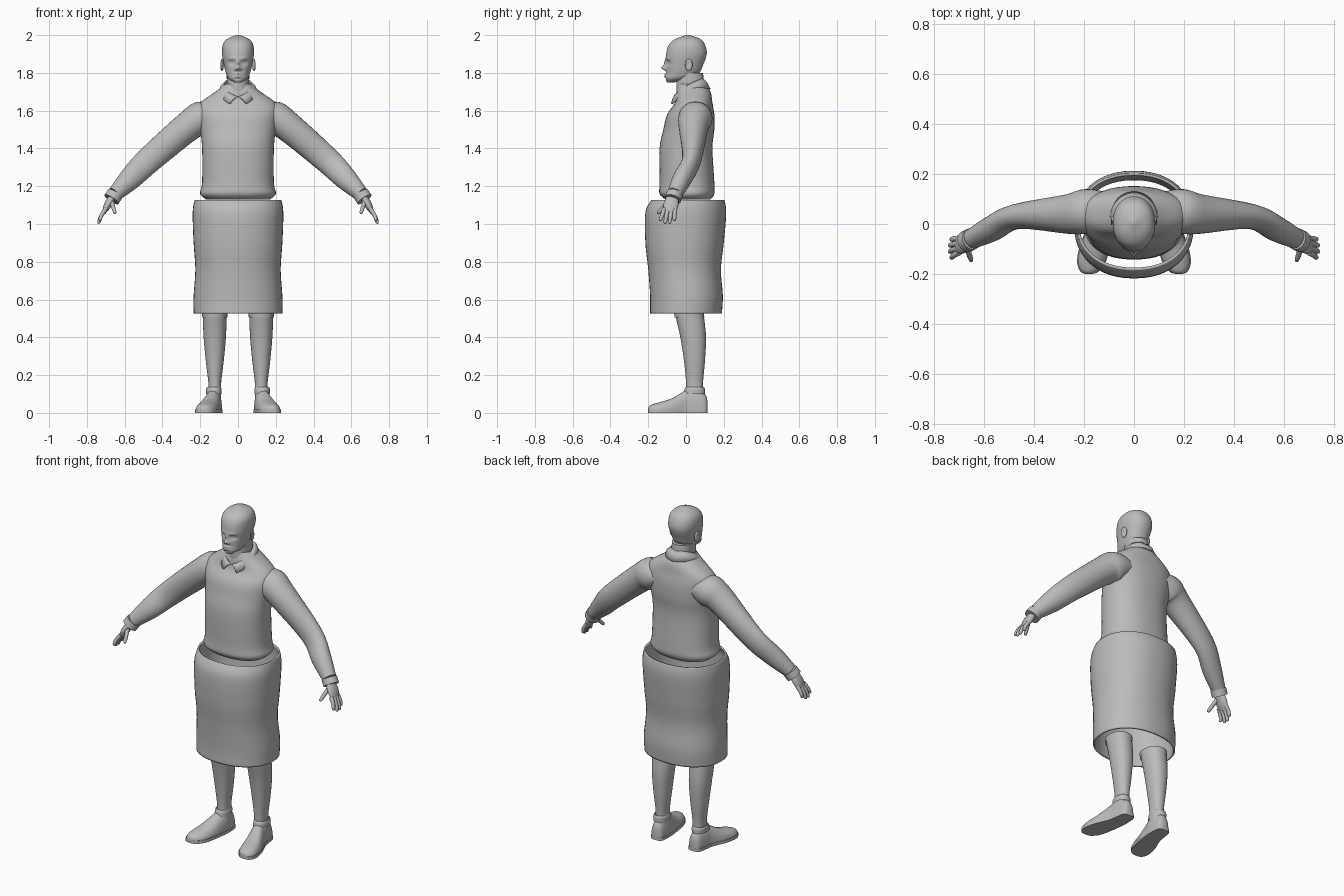
import bpy, bmesh
from math import sin, cos, pi, exp, copysign, radians
from mathutils import Vector, Matrix

if "Cube" in bpy.data.objects:
    bpy.data.objects.remove(bpy.data.objects["Cube"])

colour = (.5, .5, .5, 1)
grey = bpy.data.materials.new("plain_grey")
grey.use_nodes = True
grey.diffuse_color = colour
grey.node_tree.nodes["Principled BSDF"].inputs["Base Color"].default_value = colour


def finish(name, bm, mirror=False, thickness=0, angle=50):
    bmesh.ops.recalc_face_normals(bm, faces=bm.faces)
    mesh = bpy.data.meshes.new(name)
    bm.to_mesh(mesh)
    bm.free()
    mesh.materials.append(grey)
    part = bpy.data.objects.new(name, mesh)
    bpy.context.collection.objects.link(part)
    if mirror:
        part.modifiers.new("mirror", 'MIRROR')
    if thickness:
        part.modifiers.new("thickness", 'SOLIDIFY').thickness = thickness
    bpy.ops.object.select_all(action='DESELECT')
    part.select_set(True)
    bpy.context.view_layer.objects.active = part
    bpy.ops.object.shade_smooth_by_angle(angle=radians(angle))


def smooth(rows, steps):
    """Fill in rows of numbers along a smooth curve."""
    result = []
    last = len(rows) - 1
    for i in range(last):
        before, start, end, after = (rows[max(0, min(last, i + k))] for k in (-1, 0, 1, 2))
        for step in range(steps):
            t = step / steps
            row = []
            for a, b, c, d in zip(before, start, end, after):
                slope_in, slope_out = (c - a) / 2, (d - b) / 2
                ease = t * t * (3 - 2 * t)
                row.append(b + (c - b) * ease + slope_in * t * (1 - t) ** 2
                           - slope_out * t * t * (1 - t))
            result.append(row)
    return result + [list(rows[last])]


def skin(rings, caps=True, closed=True):
    bm = bmesh.new()
    loops = [[bm.verts.new(point) for point in ring] for ring in rings]
    count = len(loops[0])
    for lower, upper in zip(loops, loops[1:]):
        for i in range(count if closed else count - 1):
            j = (i + 1) % count
            bm.faces.new((lower[i], lower[j], upper[j], upper[i]))
    if caps:
        bm.faces.new(loops[0])
        bm.faces.new(loops[-1])
    return bm


def outline(count, power=2):
    """Unit circle, squarer for a higher power."""
    angles = [2 * pi * i / count for i in range(count)]
    return [[copysign(abs(part) ** (2 / power), part) for part in (cos(a), sin(a))] for a in angles]


def stack(rows, center=0, count=48, steps=4, power=2.2):
    """Level rings from rows of height, half width, front and back."""
    return [[Vector((center + half * c, (front + back + (back - front) * s) / 2, z))
             for c, s in outline(count, power)]
            for z, half, front, back in smooth(rows, steps)]


def tube(rows, count=20, steps=4):
    """Rings along a path from rows of x, y, z, depth radius and height radius."""
    path = smooth(rows, steps)
    points = [Vector(row[:3]) for row in path]
    rings = []
    for i, (point, row) in enumerate(zip(points, path)):
        ahead = (points[min(i + 1, len(points) - 1)] - points[max(i - 1, 0)]).normalized()
        depth = Vector((0, 1, 0))
        depth = (depth - ahead * depth.dot(ahead)).normalized()
        height = ahead.cross(depth)
        rings.append([point + depth * row[3] * c + height * row[4] * s for c, s in outline(count)])
    return rings


# Shirt body with a rolled hem
shirt = [(1.13, .17, -.11, .13), (1.16, .2, -.14, .15), (1.22, .19, -.14, .15),
         (1.4, .19, -.14, .14), (1.5, .2, -.12, .15), (1.58, .21, -.1, .15),
         (1.64, .2, -.06, .14), (1.7, .12, -.05, .13), (1.74, .07, -.04, .1)]
finish("shirt_body", skin(stack(shirt, power=2.3), caps=False))

# Sleeves and cuffs
sleeve = [(.12, .05, 1.57, .08, .06), (.19, .05, 1.56, .09, .09), (.26, .04, 1.52, .08, .08),
          (.47, .03, 1.34, .05, .07), (.57, -.02, 1.24, .05, .06), (.65, -.06, 1.16, .04, .04)]
cuff = [(.65, -.06, 1.16, .04, .04), (.67, -.07, 1.13, .04, .04)]
finish("sleeves", skin(tube(sleeve, count=28)), mirror=True)
finish("cuffs", skin([[p + (p - sum(ring, Vector()) / len(ring)) * .1 for p in ring]
                      for ring in tube(cuff)]), mirror=True)

# Hands: palms, four fingers and thumbs
palm = [(.66, -.07, 1.15, .03, .02), (.69, -.08, 1.1, .04, .02), (.71, -.09, 1.06, .03, .01)]
finish("palms", skin(tube(palm)), mirror=True)


def digit(name, base, tip, bend):
    base, tip = Vector(base), Vector(tip)
    middle = (base + tip) / 2 + Vector((bend, 0, 0))
    near_tip = tip.lerp(middle, .2)
    path = [(base, .012), (middle, .011), (near_tip, .009), (tip, .003)]
    finish(name, skin(tube([(*point, r, r) for point, r in path], count=10)), mirror=True)


for i, name in enumerate(("index", "middle", "ring", "little")):
    arch = sin(pi * (i + 1) / 5)
    digit(name + "_fingers", (.7, -.115 + .019 * i, 1.08),
          (.72 + .02 * arch, -.137 + .025 * i, 1.04 - .04 * arch), bend=.006)
digit("thumbs", (.67, -.09, 1.12), (.65, -.15, 1.055), bend=0)

# Collar: a tilted band that ends in two points at the front
band = []
for i in range(25):
    a, b = pi / 2 - pi * i / 24, pi / 2 - pi * i / 28
    inner = Vector((.075 * cos(a), .015 + .08 * sin(a), 1.72 + .045 * sin(a) + .02 * cos(a)))
    outer = Vector((.1 * cos(b), .02 + .11 * sin(b), 1.67 + .045 * sin(b) + .02 * cos(b)))
    fold = (inner + outer) / 2 + Vector((inner.x * .1, 0, .008))
    band.append((inner, fold, outer))
finish("collar", skin(band, caps=False, closed=False), mirror=True, thickness=.008)

# Neck
neck = [(1.63, .07, -.04, .1), (1.7, .06, -.05, .1), (1.8, .06, -.05, .09)]
finish("neck", skin(stack(neck)))

# Head, with the face pushed in and out by rows of x, z, width, height, depth
skull = [(1.75, .02, -.1, -.06), (1.77, .05, -.11, .02), (1.8, .064, -.106, .07),
         (1.84, .074, -.105, .09), (1.9, .084, -.105, .11), (1.95, .08, -.09, .1),
         (1.98, .057, -.055, .075), (2, .01, 0, .02)]
nose = [(0, 1.826, .011, .011, -.024), (0, 1.85, .009, .02, -.012), (.013, 1.82, .008, .007, -.009)]
eyes = [(.033, 1.853, .016, .011, .014), (.032, 1.852, .011, .006, -.007), (.03, 1.876, .022, .007, -.006)]
lips = [(0, 1.793, .02, .005, -.008), (0, 1.781, .017, .005, -.007), (0, 1.768, .02, .006, .004)]
head = stack(skull, count=96, steps=10)
for ring in head:
    for p in ring:
        if p.y < -.02:
            p.y += sum(depth * exp(-((abs(p.x) - x) / width) ** 2 - ((p.z - z) / height) ** 2)
                       for x, z, width, height, depth in nose + eyes + lips)
finish("head", skin(head), angle=70)

# Ears, hollowed on the outside
ears = bmesh.new()
place = Matrix.Translation((.085, .015, 1.842)) @ Matrix.Rotation(.25, 4, 'Z')
bmesh.ops.create_uvsphere(ears, u_segments=20, v_segments=14, radius=1,
                          matrix=place @ Matrix.Diagonal((.009, .02, .033, 1)))
for vert in ears.verts:
    if vert.co.x > .085:
        vert.co.x -= .008 * exp(-((vert.co.y - .012) / .009) ** 2 - ((vert.co.z - 1.845) / .016) ** 2)
finish("ears", ears, mirror=True)

# Open skirt
skirt = [(.525, .235, -.19, .19), (.62, .235, -.19, .195), (.76, .226, -.2, .185),
         (.9, .235, -.215, .2), (1.06, .24, -.215, .213), (1.128, .23, -.183, .203)]
finish("skirt", skin(stack(skirt, steps=6), caps=False), thickness=.01)

# Lower legs, open at the top
leg = [(.08, .034, 0, .09), (.16, .034, 0, .09), (.27, .047, -.01, .1),
       (.4, .059, -.03, .106), (.51, .063, -.055, .095)]
knee_band = [(.505, .066, -.06, .097), (.53, .067, -.063, .095)]
finish("lower_legs", skin(stack(leg, center=.123), caps=False), mirror=True)
finish("knee_bands", skin(stack(knee_band, center=.123), caps=False), mirror=True)

# Shoes from rows of y, centre x, half width, height, with flat soles
shoe = smooth([(.114, .125, .015, .06), (.1, .125, .035, .1), (.04, .128, .043, .13),
               (0, .133, .046, .12), (-.08, .155, .057, .075), (-.15, .17, .055, .054),
               (-.19, .178, .034, .04), (-.2, .18, .01, .025)], 4)
upper, sole = [], []
for y, x, half, height in shoe:
    upper.append([Vector((x + half * c, y, .01 + (height - .01) * max(s, 0)))
                  for c, s in outline(32, 2.3) if s > -.01])
    rim = half + .003
    sole.append([Vector((x + side * rim, y, z)) for side, z in ((-1, 0), (1, 0), (1, .018), (-1, .018))])
finish("shoes", skin(upper), mirror=True)
finish("soles", skin(sole), mirror=True)

# Padded shoe openings
opening = [(.1, .041, -.012, .1), (.125, .041, -.008, .1), (.137, .036, 0, .094), (.13, .033, .004, .09)]
finish("shoe_openings", skin(stack(opening, center=.128), caps=False), mirror=True)
